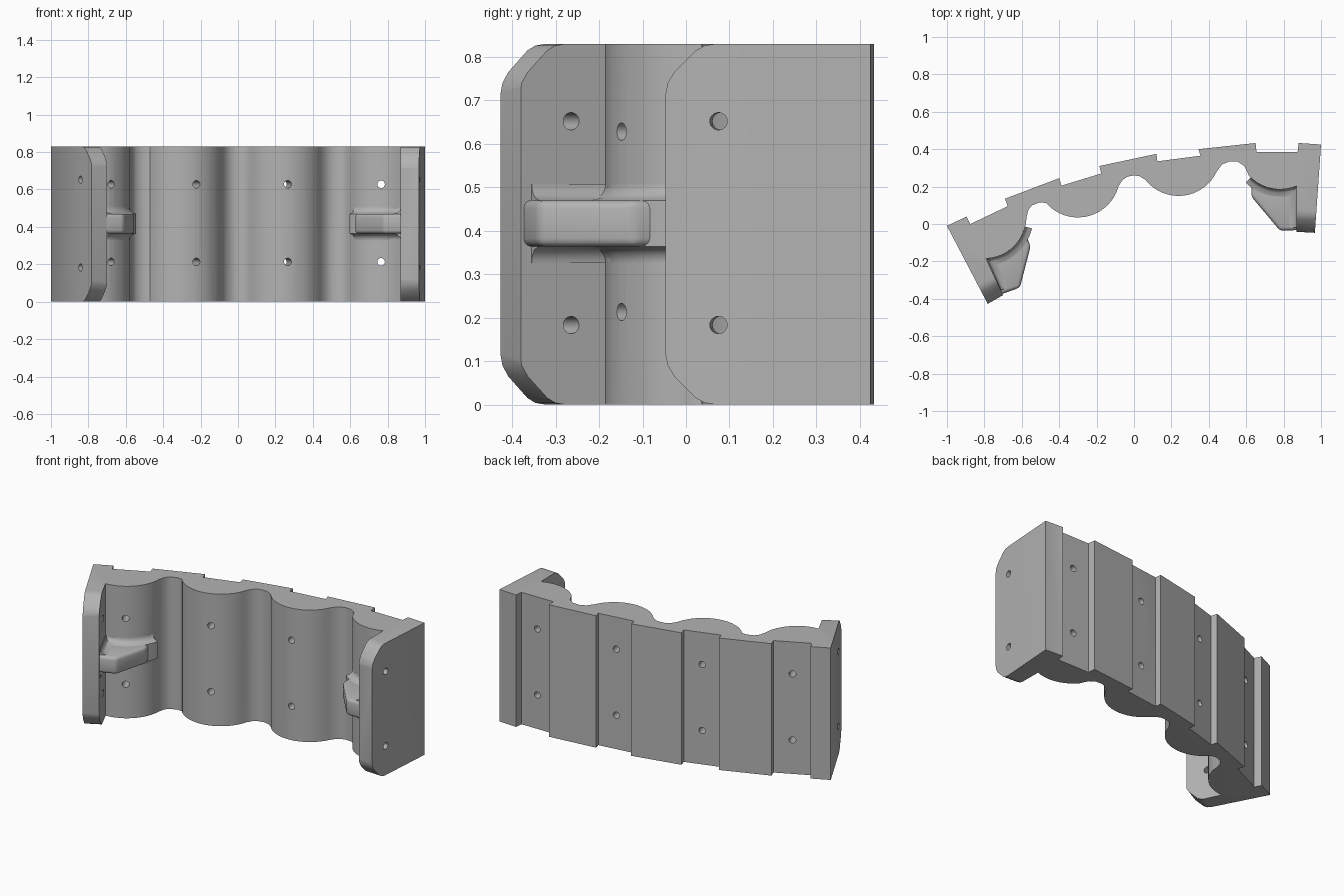
import bpy, bmesh
from math import cos, sin, radians, sqrt
from mathutils import Vector

if "Cube" in bpy.data.objects:
    bpy.data.objects.remove(bpy.data.objects["Cube"], do_unlink=True)

HEIGHT = 0.83
RADIUS = 0.225
MID_Z = 0.417

grey = bpy.data.materials.new("plain_grey")
grey.use_nodes = True
grey.diffuse_color = (0.45, 0.45, 0.45, 1)
grey.node_tree.nodes["Principled BSDF"].inputs["Base Color"].default_value = (0.45, 0.45, 0.45, 1)


def loft(name, rings):
    """Skin a stack of equal-length rings of 3D points into a closed solid."""
    bm = bmesh.new()
    loops = [[bm.verts.new(p) for p in ring] for ring in rings]
    n = len(loops[0])
    for a, b in zip(loops, loops[1:]):
        for i in range(n):
            j = (i + 1) % n
            bm.faces.new((a[i], a[j], b[j], b[i]))
    bm.faces.new(loops[0][::-1])
    bm.faces.new(loops[-1])
    bmesh.ops.recalc_face_normals(bm, faces=bm.faces[:])
    mesh = bpy.data.meshes.new(name)
    bm.to_mesh(mesh)
    bm.free()
    mesh.materials.append(grey)
    obj = bpy.data.objects.new(name, mesh)
    bpy.context.collection.objects.link(obj)
    return obj


def prism(name, outline, z0, z1):
    return loft(name, [[(x, y, z) for x, y in outline] for z in (z0, z1)])


def apply(obj, kind, **settings):
    mod = obj.modifiers.new(kind.title(), kind)
    for key, value in settings.items():
        setattr(mod, key, value)
    bpy.context.view_layer.objects.active = obj
    bpy.ops.object.modifier_apply(modifier=mod.name)


def bevel(obj, width):
    apply(obj, "BEVEL", width=width, segments=3, limit_method="ANGLE", angle_limit=radians(32))


def cut(obj, cutter):
    cutter.hide_render = True
    apply(obj, "BOOLEAN", operation="DIFFERENCE", solver="EXACT", object=cutter)
    bpy.data.objects.remove(cutter, do_unlink=True)


def smooth(obj):
    bpy.ops.object.select_all(action="DESELECT")
    obj.select_set(True)
    bpy.context.view_layer.objects.active = obj
    bpy.ops.object.shade_smooth_by_angle(angle=radians(32))


def arc(centre, start, end, radius=RADIUS, steps=16):
    angles = [radians(start + (end - start) * i / steps) for i in range(steps + 1)]
    return [(centre[0] + radius * cos(a), centre[1] + radius * sin(a)) for a in angles]


# Plan outline: stepped back, then end plates and round bays along the front
left_bay, right_bay = (-0.80, 0.04), (0.78, 0.41)
back = [(-1.0, -0.01), (-0.895, 0.04), (-0.875, 0.0), (-0.675, 0.095), (-0.69, 0.135),
        (-0.40, 0.245), (-0.388, 0.205), (-0.175, 0.27), (-0.185, 0.31), (0.12, 0.375),
        (0.125, 0.335), (0.355, 0.365), (0.345, 0.40), (0.65, 0.433), (0.655, 0.385),
        (0.875, 0.385), (0.88, 0.433), (1.0, 0.425)]
front = [(0.967, -0.047), (0.87, -0.042)]
front += arc(right_bay, -67, -137, steps=10)
front += [(0.59, 0.31), (0.555, 0.333), (0.51, 0.335), (0.47, 0.318)]
front += arc((0.238, 0.375), -25, -142)
front += [(0.03, 0.255), (0.0, 0.26), (-0.035, 0.253), (-0.062, 0.235)]
front += arc((-0.30, 0.26), -15, -131)
front += [(-0.47, 0.113), (-0.505, 0.115), (-0.545, 0.1), (-0.565, 0.075)]
front += arc(left_bay, -2, -88, steps=12)
front += [(-0.70, -0.38), (-0.782, -0.427)]
body = prism("curved_wall", back + front, 0, HEIGHT)

# Trim the upper and lower front corners of both end plates
corner = [(0, 0.115), (0.005, 0.09), (0.02, 0.065), (0.07, 0.015), (0.09, 0.004),
          (0.115, 0), (0.115, -0.05), (-0.05, -0.05), (-0.05, 0.115)]
for tip, along in (((-0.782, -0.427), (0.47, -0.88)), ((0.967, -0.047), (-0.06, -1))):
    along = Vector(along).normalized()
    across = Vector((-along.y, along.x))
    for top in (False, True):
        rings = []
        for side in (-0.15, 0.15):
            ring = []
            for depth, b in corner:
                p = Vector(tip) - along * depth + across * side
                ring.append((p.x, p.y, HEIGHT - b if top else b))
            rings.append(ring)
        cut(body, loft("corner_cutter", rings))
bevel(body, 0.012)


# Screw holes through the bays and the end plates
def drill(start, direction, depth, heights):
    d = Vector((*direction, 0)).normalized()
    for z in heights:
        middle = Vector((*start, z)) + d * (depth / 2 - 0.05)
        bpy.ops.mesh.primitive_cylinder_add(vertices=24, radius=0.02, depth=depth, location=middle)
        cutter = bpy.context.object
        cutter.data.materials.append(grey)
        cutter.rotation_euler = d.to_track_quat("Z", "Y").to_euler()
        bpy.context.view_layer.update()
        cut(body, cutter)


for start, direction in (((-0.775, 0.05), (0.095, -0.195)), ((-0.28, 0.24), (0.065, -0.215)),
                         ((0.24, 0.35), (0.03, -0.23)), ((0.765, 0.385), (0, -1))):
    drill(start, direction, 0.42, (0.213, 0.628))
drill((-0.84, -0.31), (0.88, 0.47), 0.2, (0.183, 0.652))
drill((0.973, 0.075), (-1, 0.06), 0.2, (0.183, 0.652))
smooth(body)

# Bracing ribs between the end plates and the outer bays
HALF = 0.053
ribs = {
    "left_plate_rib": [(-0.75, -0.39), (-0.61, -0.34), (-0.553, -0.12), (-0.585, -0.04),
                       (-0.68, 0.0), (-0.85, -0.18)],
    "right_plate_rib": [(0.92, -0.032), (0.78, -0.035), (0.627, 0.147), (0.627, 0.25),
                        (0.70, 0.30), (0.92, 0.25)],
}
for name, outline in ribs.items():
    rib = prism(name, outline, MID_Z - HALF, MID_Z + HALF)
    bevel(rib, 0.018)
    smooth(rib)


# Hollow fillets blending each rib into its plate and bay
def fillet(name, tip, inner, plate_normal, bay, start, end):
    n = Vector(plate_normal).normalized()
    m = (Vector(inner) - Vector(bay)).normalized()
    lean = (n + m) / (1 + n.dot(m))

    def path(w):
        points = [tuple(Vector(tip) + n * w), tuple(Vector(inner) + lean * w)]
        return points + arc(bay, start, end, RADIUS + w, 8)

    size, steps = 0.038, 6
    levels = []
    for i in range(steps + 1):
        h = size * i / steps
        levels.append((HALF + h, size - sqrt(size ** 2 - (size - h) ** 2)))
    stack = [(-z, w) for z, w in reversed(levels)] + levels
    rings = [[(x, y, MID_Z + z) for x, y in path(w) + path(-0.04)[::-1]] for z, w in stack]
    smooth(loft(name, rings))


fillet("left_rib_fillet", (-0.71, -0.355), (-0.787, -0.185), (0.88, 0.42), left_bay, -70, -14)
fillet("right_rib_fillet", (0.87, -0.02), (0.87, 0.203), (-1, 0), right_bay, -84, -134)
